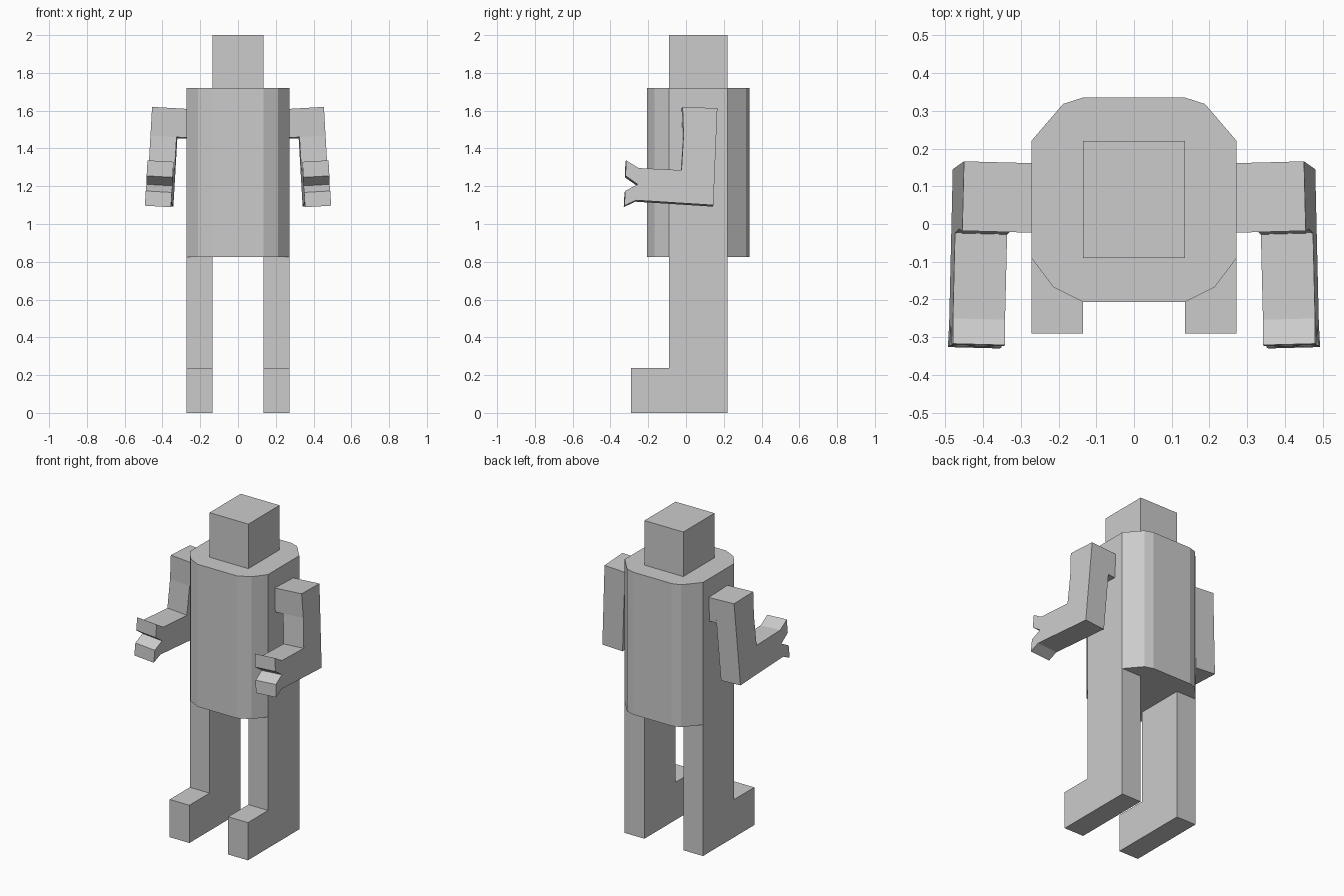
import bpy, bmesh
from mathutils import Vector

if "Cube" in bpy.data.objects:
    bpy.data.objects.remove(bpy.data.objects["Cube"])

grey = bpy.data.materials.new("plain grey")
grey.diffuse_color = (0.6, 0.6, 0.6, 1)
grey.use_nodes = True
grey.node_tree.nodes["Principled BSDF"].inputs["Base Color"].default_value = grey.diffuse_color


def prism(name, outline, sweep):
    """Extrude a flat outline of 3D points along a sweep vector."""
    bm = bmesh.new()
    face = bm.faces.new([bm.verts.new(p) for p in outline])
    geom = bmesh.ops.extrude_face_region(bm, geom=[face], use_keep_orig=True)["geom"]
    moved = [g for g in geom if isinstance(g, bmesh.types.BMVert)]
    bmesh.ops.translate(bm, vec=Vector(sweep), verts=moved)
    bmesh.ops.recalc_face_normals(bm, faces=bm.faces)
    mesh = bpy.data.meshes.new(name)
    bm.to_mesh(mesh)
    bm.free()
    mesh.materials.append(grey)
    ob = bpy.data.objects.new(name, mesh)
    bpy.context.collection.objects.link(ob)
    return ob


def mirror(ob):
    ob.modifiers.new("Mirror", 'MIRROR').use_axis[0] = True


# Head: square block
prism("head", [(-.135, -.09, 1.72), (.135, -.09, 1.72), (.135, .22, 1.72), (-.135, .22, 1.72)],
      (0, 0, .28))

# Torso: rounded-corner column
half = [(.135, -.207), (.213, -.168), (.272, -.09), (.272, .22), (.188, .318), (.135, .335)]
ring = half + [(-x, y) for x, y in reversed(half)]
prism("torso", [(x, y, .825) for x, y in ring], (0, 0, .895))

# Legs with feet: L-shaped side profile
leg = [(-.29, 0), (.22, 0), (.22, .825), (-.09, .825), (-.09, .237), (-.29, .237)]
mirror(prism("legs", [(.135, y, z) for y, z in leg], (.137, 0, 0)))


# Arms: side profile lying on a plane that leans slightly outward
def on_arm_plane(y, z):
    return (.45 + .057 * (1.618 - z) - .027 * (y - .168), y, z)


inward = Vector((-1, -.027, -.057))
arm = [(-.018, 1.62), (.166, 1.613), (.145, 1.1), (-.265, 1.126), (-.326, 1.097), (-.322, 1.175),
       (-.256, 1.21), (-.32, 1.255), (-.317, 1.337), (-.25, 1.296), (-.024, 1.285), (-.013, 1.468)]
mirror(prism("arms", [on_arm_plane(y, z) for y, z in arm], inward * .138))

# Shoulders: stubs joining the arms to the torso
stub = [(-.018, 1.62), (.166, 1.613), (.16, 1.462), (-.013, 1.468)]
mirror(prism("shoulders", [(x - .138, y - .0037, z - .0079) for x, y, z in
                           (on_arm_plane(*p) for p in stub)], inward * .06))
